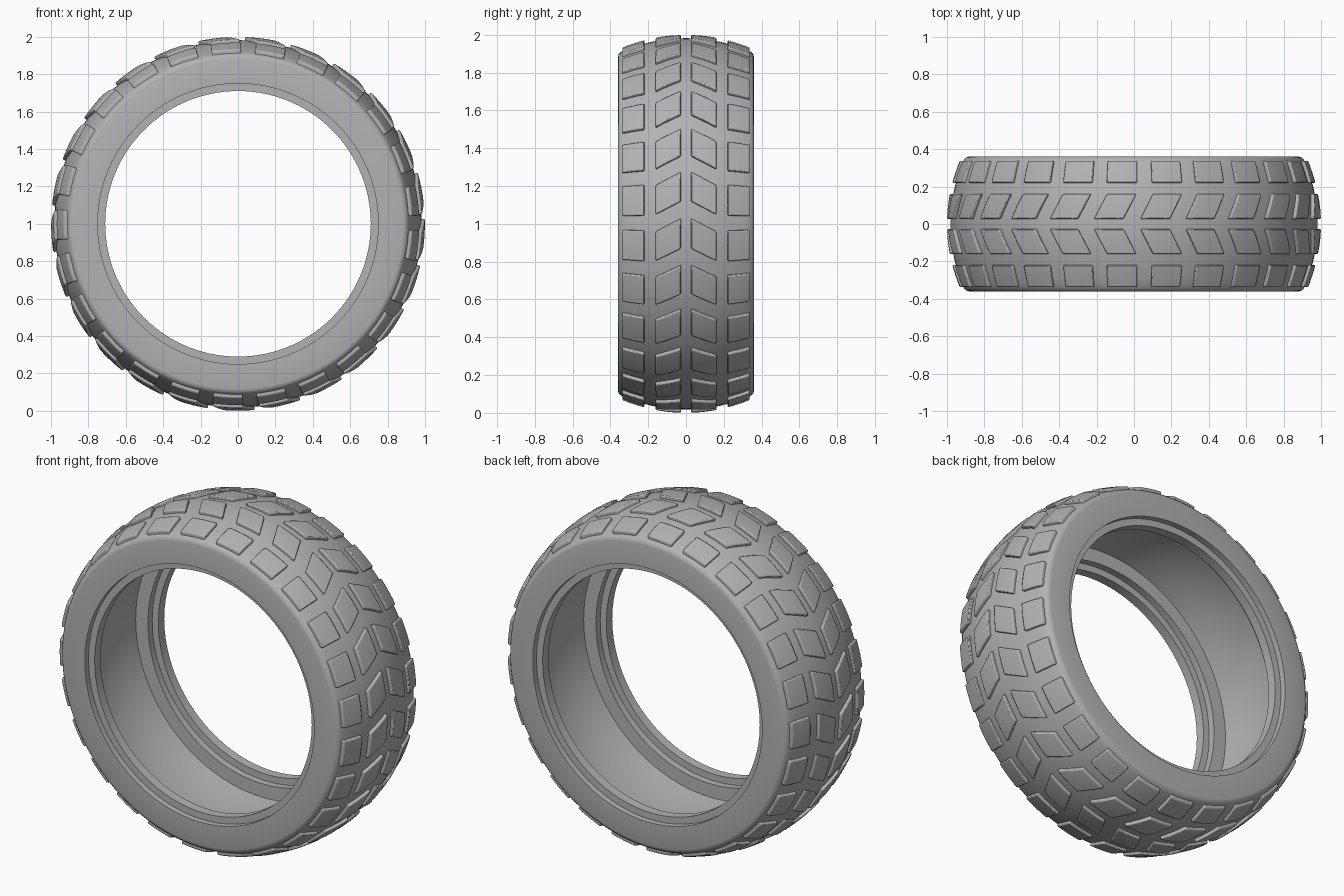
import bpy, bmesh, math
from mathutils import Vector

cube = bpy.data.objects.get("Cube")
if cube:
    bpy.data.objects.remove(cube, do_unlink=True)

HALF_WIDTH = 0.36
BLOCKS = 25
PHASE = 0.13
HEIGHT = 0.018
GREY = (0.45, 0.45, 0.45, 1)

rubber = bpy.data.materials.new("grey_rubber")
rubber.use_nodes = True
rubber.diffuse_color = GREY
rubber.node_tree.nodes["Principled BSDF"].inputs["Base Color"].default_value = GREY


def crown(y):
    """Radius of the tread surface at width y."""
    return 0.982 - 0.6 * y * y


def around(theta, y, r):
    return Vector((r * math.cos(theta), y, 1 + r * math.sin(theta)))


def finish(name, bm, bevel=0.0):
    bmesh.ops.recalc_face_normals(bm, faces=bm.faces)
    mesh = bpy.data.meshes.new(name)
    bm.to_mesh(mesh)
    bm.free()
    mesh.materials.append(rubber)
    obj = bpy.data.objects.new(name, mesh)
    bpy.context.collection.objects.link(obj)
    if bevel:
        mod = obj.modifiers.new("soft_edges", 'BEVEL')
        mod.width = bevel
        mod.segments = 2
        mod.limit_method = 'ANGLE'
        mod.angle_limit = math.radians(40)
    bpy.ops.object.select_all(action='DESELECT')
    obj.select_set(True)
    bpy.context.view_layer.objects.active = obj
    bpy.ops.object.shade_smooth_by_angle(angle=math.radians(35))


# Tyre body: half cross-section (y, radius) from tread centre round to cavity centre
half = [(y, crown(y)) for y in (0.0, 0.06, 0.12, 0.18, 0.24, 0.29, 0.33)]
half += [(0.346, 0.907), (0.356, 0.897), (HALF_WIDTH, 0.882),   # shoulder
         (HALF_WIDTH, 0.75), (0.325, 0.75), (0.325, 0.71),      # sidewall and bead lip
         (0.27, 0.71), (0.27, 0.75), (0.23, 0.75),
         (0.23, 0.83), (0.12, 0.845), (0.0, 0.85)]              # cavity
section = half + [(-y, r) for y, r in reversed(half[1:-1])]

bm = bmesh.new()
ring = [bm.verts.new(around(0, y, r)) for y, r in section]
edges = [bm.edges.new((a, b)) for a, b in zip(ring, ring[1:] + ring[:1])]
bmesh.ops.spin(bm, geom=ring + edges, cent=(0, 0, 1), axis=(0, 1, 0),
               angle=2 * math.pi, steps=120)
bmesh.ops.remove_doubles(bm, verts=bm.verts, dist=0.0001)
finish("tyre_body", bm)

# Subdivided unit block that every tread block is bent from
unit = bmesh.new()
bmesh.ops.create_cube(unit, size=1)
bmesh.ops.subdivide_edges(unit, edges=unit.edges[:], cuts=3, use_grid_fill=True)
unit.verts.index_update()
unit_points = [v.co.copy() for v in unit.verts]
unit_faces = [[v.index for v in f.verts] for f in unit.faces]
unit.free()


# Tread rows: curved blocks, slanted near the centre line
def tread_row(name, side, y_in, y_out, span, slant):
    bm = bmesh.new()
    for k in range(BLOCKS):
        start = PHASE + k * 2 * math.pi / BLOCKS
        verts = []
        for p in unit_points:
            w = p.y + 0.5
            y = y_in + (y_out - y_in) * w
            theta = start + p.x * span + slant * (1 - w)
            verts.append(bm.verts.new(around(theta, side * y, crown(y) + 2 * HEIGHT * p.z)))
        for face in unit_faces:
            bm.faces.new([verts[i] for i in face])
    finish(name, bm, 0.006)


for label, side in (("front", -1), ("back", 1)):
    tread_row("centre_tread_" + label, side, 0.027, 0.16, 0.16, 0.07)
    tread_row("shoulder_tread_" + label, side, 0.22, 0.337, 0.17, 0.0)
